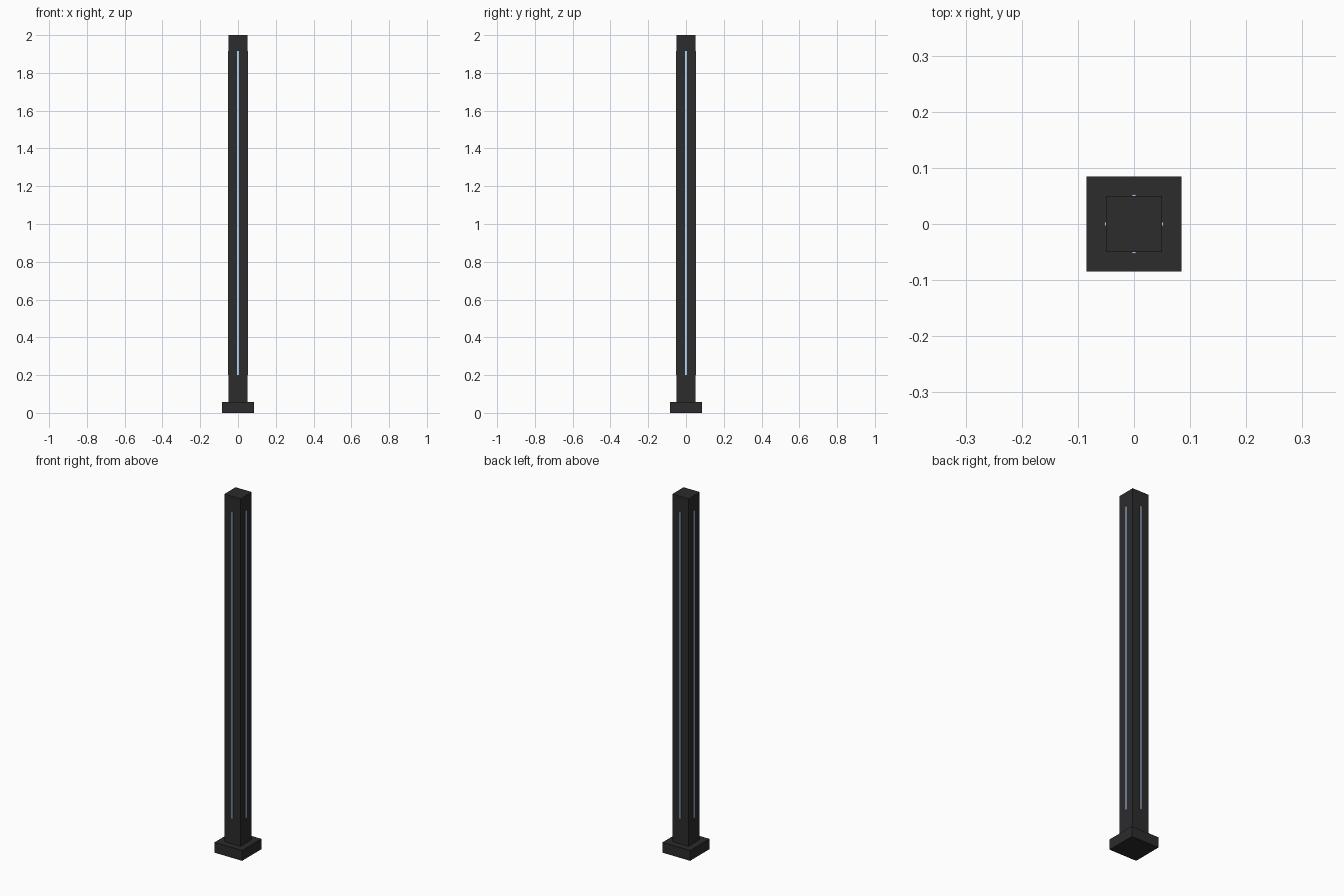
import bpy
from math import radians
from mathutils import Matrix

if "Cube" in bpy.data.objects:
    bpy.data.objects.remove(bpy.data.objects["Cube"])


def material(name, color):
    mat = bpy.data.materials.new(name)
    mat.diffuse_color = color
    mat.use_nodes = True
    mat.node_tree.nodes["Principled BSDF"].inputs["Base Color"].default_value = mat.diffuse_color
    return mat


def box(name, x, y, z, mat):
    """Box spanning the given (min, max) ranges."""
    bpy.ops.mesh.primitive_cube_add(size=1)
    ob = bpy.context.object
    ob.name = name
    spans = (x, y, z)
    size = [b - a for a, b in spans]
    centre = [(a + b) / 2 for a, b in spans]
    ob.data.transform(Matrix.Translation(centre) @ Matrix.Diagonal((*size, 1)))
    ob.data.materials.append(mat)
    return ob


dark = material("dark_metal", (0.025, 0.025, 0.027, 1))
glow = material("light_strip", (0.5, 0.7, 1.0, 1))

# Square foot and tall post
box("base_plate", (-0.085, 0.085), (-0.085, 0.085), (0, 0.058), dark)
box("post", (-0.05, 0.05), (-0.05, 0.05), (0.058, 2), dark)

# One thin light strip on each side of the post
for i, side in enumerate(("front", "right", "back", "left")):
    strip = box(side + "_light_strip", (-0.004, 0.004), (-0.0525, -0.0475),
                (0.2, 1.915), glow)
    strip.data.transform(Matrix.Rotation(radians(90 * i), 4, 'Z'))
